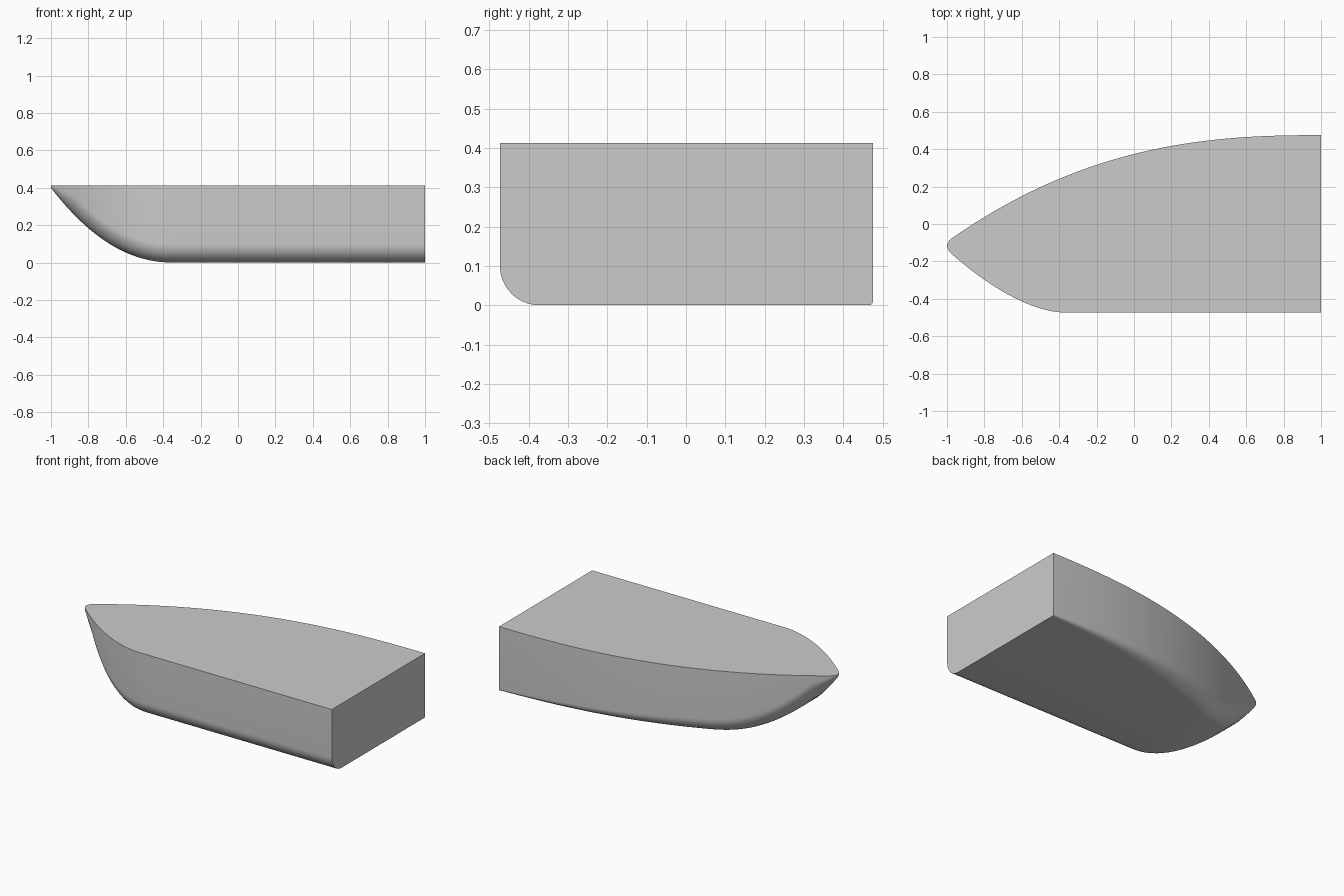
import bpy, bmesh, math

if "Cube" in bpy.data.objects:
    bpy.data.objects.remove(bpy.data.objects["Cube"])

DECK = 0.413
ARC = 12        # segments in each bilge fillet
STATIONS = 64


def ramp(x, start):
    """0 aft of start, rising to 1 at the bow tip."""
    return max(0.0, (start - x) / (start + 1))


def section(x):
    """Cross-section of the hull at x, from back deck edge to front deck edge."""
    back = 0.475 - 0.57 * ((1 - x) / 2) ** 2.5
    front = -0.473 + 0.335 * ramp(x, -0.38) ** 1.67
    keel = 0.4 * ramp(x, -0.34) ** 2.15
    # round off the very tip in plan
    d = min(1.0, (x + 1) / 0.02)
    mid, half = (back + front) / 2, (back - front) / 2
    half *= max(0.1, math.sqrt(1 - (1 - d) ** 2))
    back, front = mid + half, mid - half
    # bilge fillets: constant along the front, growing forward on the back
    depth = DECK - keel
    r_front = min(0.1, half * 0.9, depth * 0.8)
    r_back = min(0.01 + 0.09 * min(1, (1 - x) / 1.4), half * 0.9, depth * 0.8)
    pts = [(x, back, DECK)]
    for i in range(ARC + 1):
        a = math.pi / 2 * i / ARC
        pts.append((x, back - r_back * (1 - math.cos(a)), keel + r_back * (1 - math.sin(a))))
    for i in range(ARC + 1):
        a = math.pi / 2 * (1 - i / ARC)
        pts.append((x, front + r_front * (1 - math.cos(a)), keel + r_front * (1 - math.sin(a))))
    pts.append((x, front, DECK))
    return pts


# Hull lofted through stations packed towards the bow
bm = bmesh.new()
rings = []
for s in range(STATIONS + 1):
    x = -1 + 2 * (s / STATIONS) ** 2
    rings.append([bm.verts.new(p) for p in section(x)])
for a, b in zip(rings, rings[1:]):
    n = len(a)
    for i in range(n):
        j = (i + 1) % n
        bm.faces.new((a[i], a[j], b[j], b[i]))
bm.faces.new(rings[0])    # bow tip
bm.faces.new(rings[-1])   # transom
bmesh.ops.recalc_face_normals(bm, faces=bm.faces)

mesh = bpy.data.meshes.new("hull")
bm.to_mesh(mesh)
bm.free()
hull = bpy.data.objects.new("hull", mesh)
bpy.context.collection.objects.link(hull)

# Plain grey finish
grey = bpy.data.materials.new("plain grey")
grey.use_nodes = True
colour = (0.6, 0.6, 0.6, 1)
grey.diffuse_color = colour
grey.node_tree.nodes["Principled BSDF"].inputs["Base Color"].default_value = colour
mesh.materials.append(grey)

bpy.context.view_layer.objects.active = hull
hull.select_set(True)
bpy.ops.object.shade_smooth_by_angle(angle=math.radians(35))
